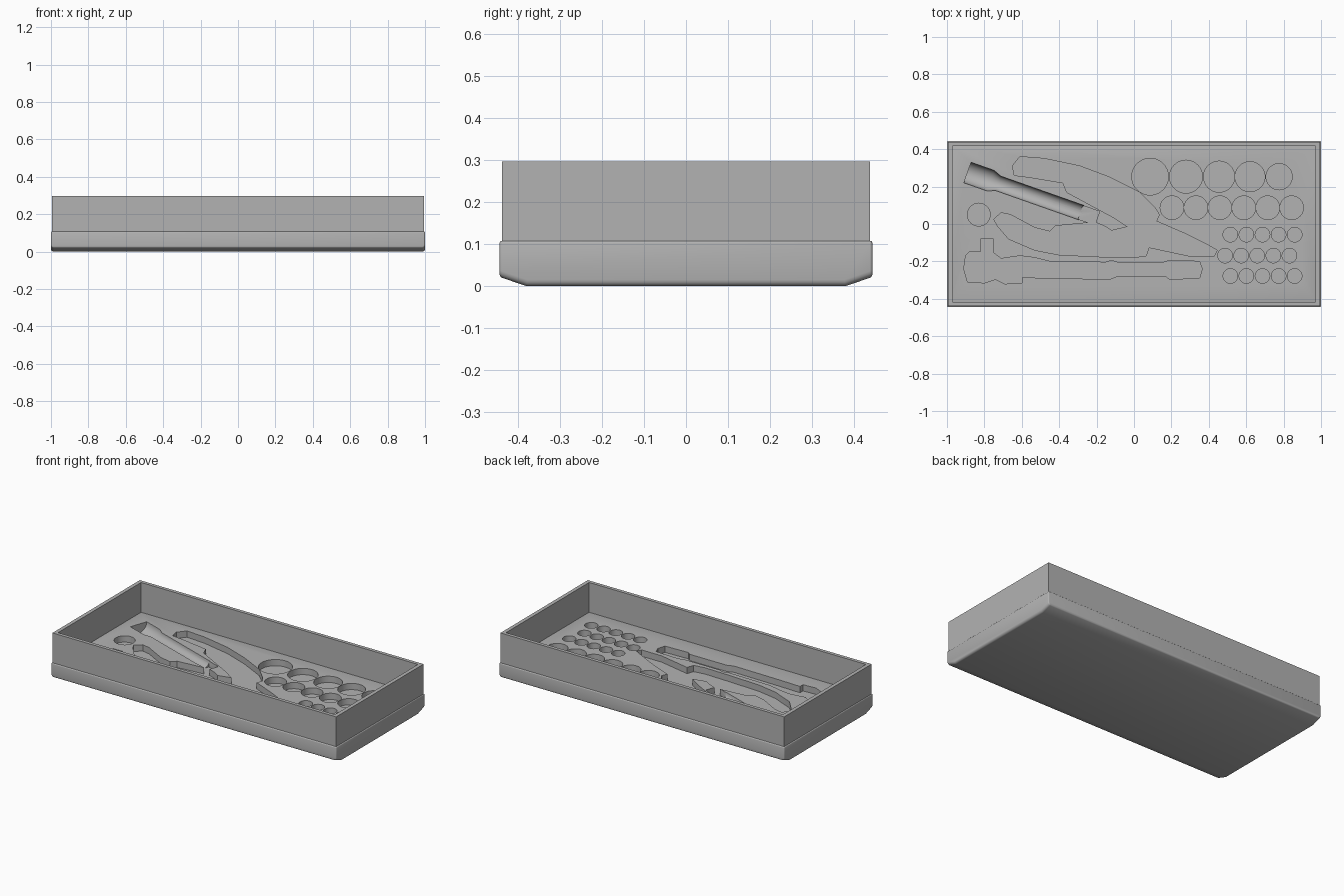
import bpy, bmesh, math
from mathutils import Matrix, Vector

default = bpy.data.objects.get("Cube")
if default:
    bpy.data.objects.remove(default, do_unlink=True)

FLOOR = 0.108
RIM = 0.297
DEPTH = 0.04

grey = bpy.data.materials.new("plain_grey")
grey.use_nodes = True
tone = (0.45, 0.45, 0.45, 1)
grey.diffuse_color = tone
grey.node_tree.nodes["Principled BSDF"].inputs["Base Color"].default_value = tone


def finish(name, bm):
    bmesh.ops.recalc_face_normals(bm, faces=bm.faces)
    mesh = bpy.data.meshes.new(name)
    bm.to_mesh(mesh)
    bm.free()
    obj = bpy.data.objects.new(name, mesh)
    bpy.context.collection.objects.link(obj)
    mesh.materials.append(grey)
    return obj


def activate(obj):
    bpy.ops.object.select_all(action="DESELECT")
    obj.select_set(True)
    bpy.context.view_layer.objects.active = obj


def extrude(bm, points, offset):
    face = bm.faces.new([bm.verts.new(p) for p in points])
    result = bmesh.ops.extrude_face_region(bm, geom=[face])
    moved = [g for g in result["geom"] if isinstance(g, bmesh.types.BMVert)]
    bmesh.ops.translate(bm, verts=moved, vec=offset)


def carve(target, cutter):
    cutter.hide_render = True
    mod = target.modifiers.new("pocket", "BOOLEAN")
    mod.operation = "DIFFERENCE"
    mod.solver = "EXACT"
    mod.object = cutter
    activate(target)
    bpy.ops.object.modifier_apply(modifier=mod.name)
    bpy.data.objects.remove(cutter, do_unlink=True)


def outline_cutter(name, outline):
    # outline is given in hundredths of a unit
    bm = bmesh.new()
    extrude(bm, [(x / 100, y / 100, FLOOR - DEPTH) for x, y in outline], (0, 0, 0.1))
    return finish(name, bm)


def round_cutter(name, circles):
    bm = bmesh.new()
    for x, y, radius in circles:
        bmesh.ops.create_cone(bm, cap_ends=True, segments=40, radius1=radius, radius2=radius,
                              depth=0.1, matrix=Matrix.Translation((x, y, FLOOR - DEPTH + 0.05)))
    return finish(name, bm)


# Tray base: hull profile with sloped long edges, run along x
bm = bmesh.new()
half = [(0.38, 0), (0.444, 0.022), (0.444, FLOOR)]
profile = half + [(-y, z) for y, z in reversed(half)]
extrude(bm, [(-1, y, z) for y, z in profile], (2, 0, 0))
ends = [e for e in bm.edges if abs(e.verts[0].co.x - e.verts[1].co.x) < 0.01
        and min(v.co.z for v in e.verts) < 0.01]
bmesh.ops.bevel(bm, geom=ends, offset=0.015, segments=4, profile=0.5, affect="EDGES")
base = finish("tray_base", bm)
bevel = base.modifiers.new("soft_edges", "BEVEL")
bevel.width = 0.006
bevel.segments = 3
bevel.limit_method = "ANGLE"
bevel.angle_limit = math.radians(40)
activate(base)
bpy.ops.object.modifier_apply(modifier=bevel.name)

# Round socket pockets
sockets = [(-0.83, 0.05, 0.061)]
sockets += [(x, 0.253, r) for x, r in
            [(0.086, 0.098), (0.278, 0.088), (0.455, 0.083), (0.62, 0.08), (0.776, 0.07)]]
sockets += [(0.203 + 0.128 * i, 0.087, 0.063) for i in range(6)]
for start, y in [(0.515, -0.057), (0.487, -0.169), (0.515, -0.278)]:
    sockets += [(start + 0.086 * i, y, 0.039) for i in range(5)]
carve(base, round_cutter("socket_cutter", sockets))

# Open pliers pocket
pliers = [(-65, 31), (-61, 36), (-48, 35), (-29, 31), (-13, 25), (3, 17), (11, 9),
          (13.5, 5), (12, 1.5), (27, -5), (40, -11.5), (44.5, -14), (43, -17), (29, -17),
          (8, -12.5), (6.5, -17), (-1, -18), (-19, -17.5), (-40, -16.5), (-53, -14),
          (-67, -8), (-73, -1), (-75, 2.5), (-71, 6), (-66, 5), (-53, -2), (-45, -4),
          (-42, -1), (-21, 1), (-16, -1), (-12, -3.5), (-3.5, -1.5), (-11, 3.5),
          (-24, 10.5), (-36, 17), (-38, 22), (-56, 25), (-64, 26)]
carve(base, outline_cutter("pliers_cutter", pliers))

# Ratchet handle pocket
ratchet = [(-90, -17), (-88, -15), (-82, -15), (-82, -8), (-75, -8), (-75, -15.5),
           (-71, -18.5), (-61, -17), (-53, -18), (-45, -20), (-15, -20.5), (-12, -19.5),
           (-9, -20.5), (16, -20.5), (19, -19.5), (35, -20), (36.5, -24), (35, -29),
           (19, -29.5), (17, -28), (-9, -28), (-13, -29.5), (-45, -29), (-60, -28.5),
           (-60, -31.5), (-69, -32), (-74, -29.5), (-80, -31.5), (-89, -31), (-91, -24)]
carve(base, outline_cutter("ratchet_cutter", ratchet))

# Half-round torch trough: stepped profile spun about its own axis
place = Matrix.Translation((-0.89, 0.275, FLOOR + 0.0005)) @ Matrix.Rotation(math.radians(-19.4), 4, "Z")
bm = bmesh.new()
steps = [(0, 0), (0, 0.058), (0.13, 0.058), (0.175, 0.041), (0.647, 0.041), (0.647, 0)]
verts = [bm.verts.new((x, r, 0)) for x, r in steps]
edges = [bm.edges.new(pair) for pair in zip(verts, verts[1:])]
bmesh.ops.spin(bm, geom=verts + edges, cent=(0, 0, 0), axis=(1, 0, 0),
               angle=math.tau, steps=48, use_merge=True)
bmesh.ops.remove_doubles(bm, verts=bm.verts, dist=0.0001)
bmesh.ops.transform(bm, matrix=place, verts=bm.verts)
carve(base, finish("torch_cutter", bm))

# Flat pocket at the tail of the torch
bm = bmesh.new()
tail = [(0.64, -0.038), (0.735, -0.038), (0.735, 0.038), (0.64, 0.038)]
extrude(bm, [place @ Vector((x, y, -DEPTH)) for x, y in tail], (0, 0, 0.1))
carve(base, finish("torch_tail_cutter", bm))

# Surrounding wall: hollow rectangular frame
bm = bmesh.new()
extrude(bm, [(sx * 0.995, sy * 0.438, FLOOR - 0.004)
             for sx, sy in [(-1, -1), (1, -1), (1, 1), (-1, 1)]], (0, 0, RIM - FLOOR + 0.004))
wall = finish("tray_wall", bm)
bm = bmesh.new()
bmesh.ops.create_cube(bm, size=1, matrix=Matrix.Translation((0, 0, 0.2))
                      @ Matrix.Diagonal((1.942, 0.832, 0.5, 1)))
carve(wall, finish("wall_cutter", bm))

for part in (base, wall):
    activate(part)
    bpy.ops.object.shade_smooth_by_angle(angle=math.radians(30))
